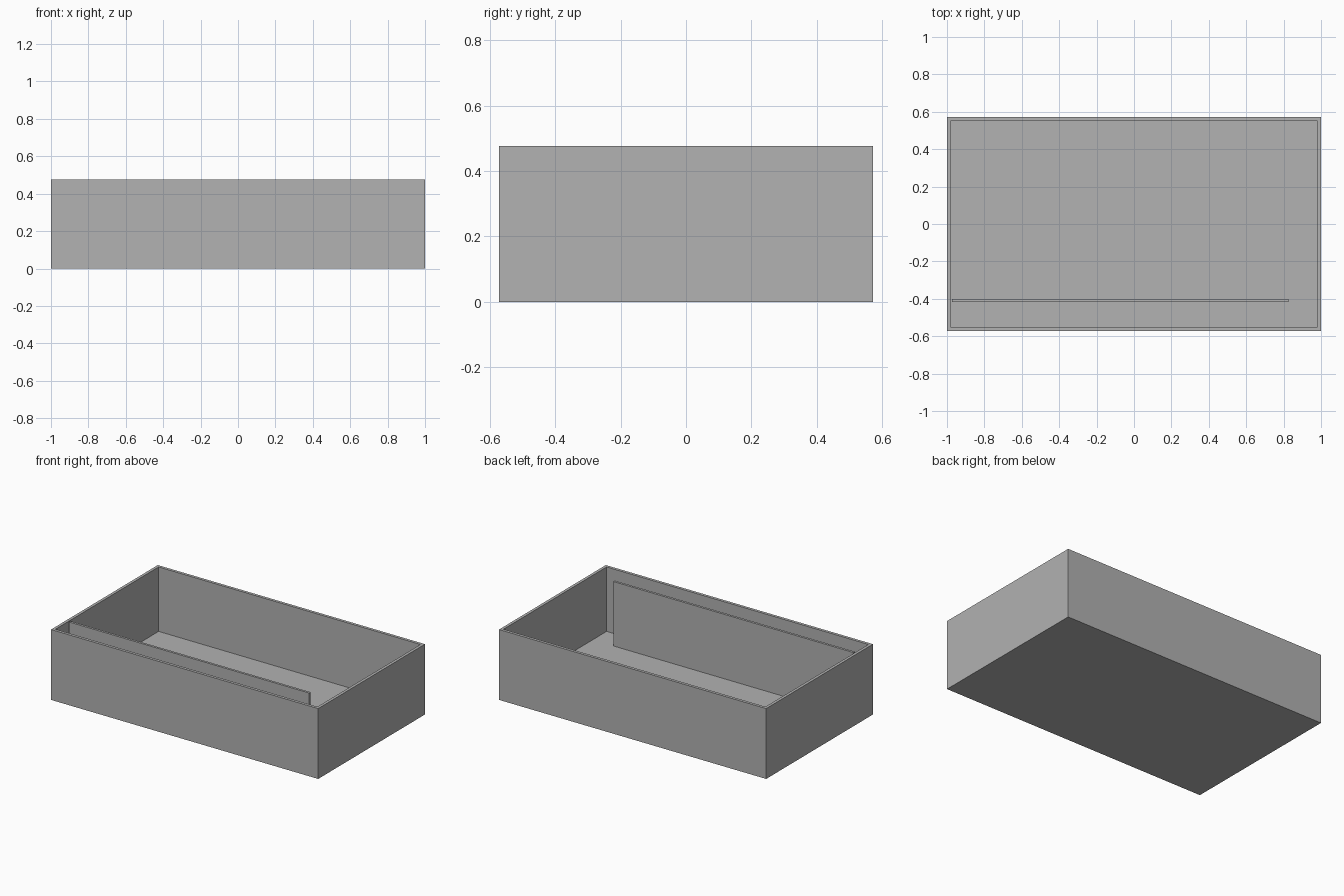
import bpy
import bmesh
from mathutils import Matrix, Vector

cube = bpy.data.objects.get("Cube")
if cube:
    bpy.data.objects.remove(cube, do_unlink=True)

LENGTH, DEPTH, HEIGHT = 2.0, 1.142, 0.476
WALL, FLOOR = 0.028, 0.04

grey = bpy.data.materials.new("plain grey")
grey.use_nodes = True
colour = (0.445, 0.445, 0.445, 1)
grey.diffuse_color = colour
grey.node_tree.nodes["Principled BSDF"].inputs["Base Color"].default_value = colour


def box(bm, low, high):
    """Add a box between two opposite corners."""
    low, high = Vector(low), Vector(high)
    place = Matrix.Translation((low + high) / 2) @ Matrix.Diagonal((*(high - low), 1))
    bmesh.ops.create_cube(bm, size=1, matrix=place)


def finish(bm, name):
    bmesh.ops.recalc_face_normals(bm, faces=bm.faces)
    mesh = bpy.data.meshes.new(name)
    bm.to_mesh(mesh)
    bm.free()
    mesh.materials.append(grey)
    bpy.context.collection.objects.link(bpy.data.objects.new(name, mesh))


# Open tray: inset the top face for the rim, then sink it to the floor
bm = bmesh.new()
box(bm, (-LENGTH / 2, -DEPTH / 2, 0), (LENGTH / 2, DEPTH / 2, HEIGHT))
bm.normal_update()
top = max(bm.faces, key=lambda f: f.calc_center_median().z)
bmesh.ops.inset_region(bm, faces=[top], thickness=WALL)
sunk = bmesh.ops.extrude_discrete_faces(bm, faces=[top])["faces"]
bmesh.ops.translate(bm, verts=sunk[0].verts, vec=(0, 0, FLOOR - HEIGHT))
finish(bm, "tray")

# Thin divider from the right wall, flush with the rim and open at the far end
bm = bmesh.new()
box(bm, (-LENGTH / 2 + WALL, -0.418, FLOOR), (0.826, -0.402, HEIGHT))
finish(bm, "divider")
